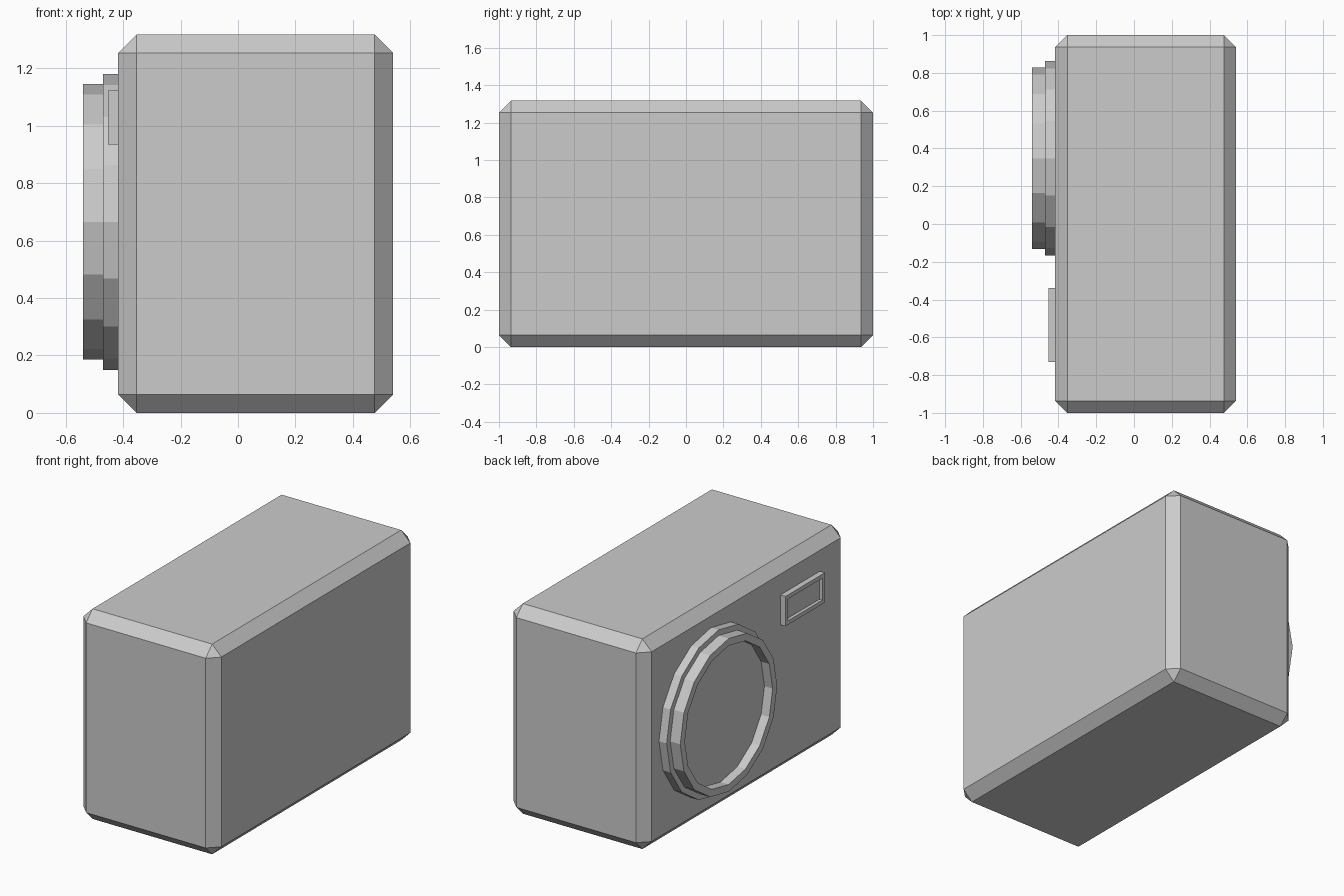
import bpy, bmesh
from math import cos, sin, pi

if "Cube" in bpy.data.objects:
    bpy.data.objects.remove(bpy.data.objects["Cube"])


def finish(name, bm):
    bmesh.ops.recalc_face_normals(bm, faces=bm.faces[:])
    mesh = bpy.data.meshes.new(name)
    bm.to_mesh(mesh)
    bm.free()
    obj = bpy.data.objects.new(name, mesh)
    bpy.context.collection.objects.link(obj)
    return obj


def loft(name, sections):
    """Join (x, [(y, z), ...]) outlines in order and cap both ends."""
    bm = bmesh.new()
    loops = [[bm.verts.new((x, y, z)) for y, z in pts] for x, pts in sections]
    n = len(loops[0])
    for a, b in zip(loops, loops[1:]):
        for i in range(n):
            j = (i + 1) % n
            bm.faces.new((a[i], a[j], b[j], b[i]))
    bm.faces.new(loops[0])
    bm.faces.new(loops[-1])
    return finish(name, bm)


def circle(r, sides=16, y=0.348, z=0.665):
    return [(y + r * sin(2 * pi * i / sides), z + r * cos(2 * pi * i / sides))
            for i in range(sides)]


def rect(inset, y0=-0.73, y1=-0.34, z0=0.935, z1=1.122):
    y0, y1, z0, z1 = y0 + inset, y1 - inset, z0 + inset, z1 - inset
    return [(y0, z0), (y1, z0), (y1, z1), (y0, z1)]


# Chamfered body
X0, X1, H = -0.417, 0.54, 1.317
bm = bmesh.new()
bmesh.ops.create_cube(bm, size=1)
for v in bm.verts:
    v.co = ((X0 + X1) / 2 + v.co.x * (X1 - X0), v.co.y * 2, (v.co.z + 0.5) * H)
body = finish("camera_body", bm)
bevel = body.modifiers.new("chamfer", 'BEVEL')
bevel.width = 0.064
bevel.segments = 1

# Stepped lens barrel with a recessed front
loft("lens_barrel", [
    (X0, circle(0.515)), (-0.47, circle(0.515)),
    (-0.47, circle(0.48)), (-0.54, circle(0.48)),
    (-0.54, circle(0.435)), (-0.483, circle(0.435)),
])

# Flash window with a raised frame
loft("flash_window", [
    (X0, rect(0)), (-0.452, rect(0)),
    (-0.452, rect(0.025)), (-0.432, rect(0.025)),
])
